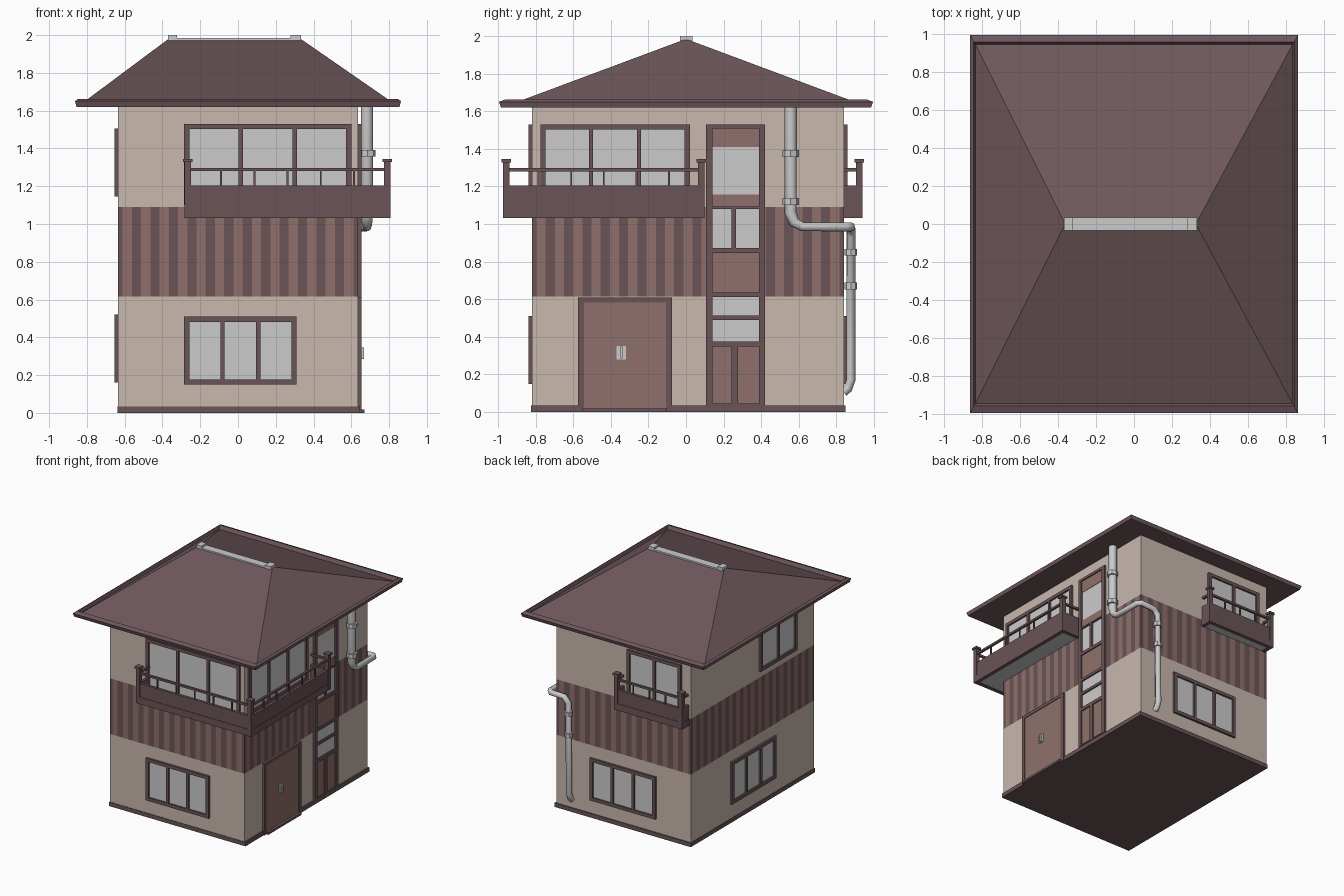
import bpy, bmesh
from mathutils import Vector

if "Cube" in bpy.data.objects:
    bpy.data.objects.remove(bpy.data.objects["Cube"])

X, YF, YB = 0.635, -0.82, 0.84          # wall planes


def mat(name, r, g, b):
    m = bpy.data.materials.new(name)
    m.diffuse_color = (r, g, b, 1)
    m.use_nodes = True
    m.node_tree.nodes["Principled BSDF"].inputs["Base Color"].default_value = m.diffuse_color
    return m


WALL = mat("plaster", 0.58, 0.48, 0.42)
TRIM = mat("dark_trim", 0.145, 0.087, 0.094)
BRICK = mat("warm_panel", 0.275, 0.163, 0.147)
ROOF = mat("roof_tile", 0.16, 0.098, 0.107)


def finish(name, bm, *mats):
    bmesh.ops.recalc_face_normals(bm, faces=bm.faces)
    me = bpy.data.meshes.new(name)
    bm.to_mesh(me)
    bm.free()
    for m in mats:
        if m:
            me.materials.append(m)
    ob = bpy.data.objects.new(name, me)
    bpy.context.collection.objects.link(ob)
    return ob


def boxes(name, items, m=None):
    """One object from boxes given as (x0, x1, y0, y1, z0, z1)."""
    bm = bmesh.new()
    for x0, x1, y0, y1, z0, z1 in items:
        vs = bmesh.ops.create_cube(bm, size=1)["verts"]
        for v in vs:
            v.co = Vector(((x0 + x1) / 2 + v.co.x * abs(x1 - x0),
                           (y0 + y1) / 2 + v.co.y * abs(y1 - y0),
                           (z0 + z1) / 2 + v.co.z * (z1 - z0)))
    return finish(name, bm, m)


def on_wall(side, u0, u1, z0, z1, d=0.018):
    """Box lying on a wall: u along the wall, d is how far it stands out."""
    if side == "front":
        return (u0, u1, YF - d, YF + 0.01, z0, z1)
    if side == "back":
        return (u0, u1, YB - 0.01, YB + d, z0, z1)
    if side == "right":
        return (X - 0.01, X + d, u0, u1, z0, z1)
    return (-X - d, -X + 0.01, u0, u1, z0, z1)


def window(name, side, u0, u1, z0, z1, panes, w=0.028):
    bars = [on_wall(side, u0, u1, z0, z0 + w), on_wall(side, u0, u1, z1 - w, z1)]
    for i in range(panes + 1):
        c = u0 + w / 2 + (u1 - u0 - w) * i / panes
        h = w / 2 if i in (0, panes) else 0.011
        bars.append(on_wall(side, c - h, c + h, z0 + w, z1 - w))
    boxes(name + "_frame", bars, TRIM)
    boxes(name + "_glass", [on_wall(side, u0 + 0.01, u1 - 0.01, z0 + 0.01, z1 - 0.01, 0.004)])


# Walls and plinth
boxes("lower_wall", [(-X, X, YF, YB, 0.01, 0.615)], WALL)
boxes("upper_wall", [(-X, X, YF, YB, 1.09, 1.625)], WALL)
boxes("plinth", [(-X - 0.004, X + 0.012, YF - 0.004, YB + 0.008, 0, 0.035)], TRIM)

# Striped middle band: alternating colours round the perimeter
bm = bmesh.new()
corners = [Vector(c) for c in ((-X, YF), (X, YF), (X, YB), (-X, YB))]
for k in range(4):
    a, b = corners[k], corners[(k + 1) % 4]
    n = (13, 17)[k % 2]
    cuts = [0] + [i + 0.5 for i in range(2 * n)] + [2 * n]
    for i in range(len(cuts) - 1):
        p, q = (a.lerp(b, cuts[j] / (2 * n)) for j in (i, i + 1))
        f = bm.faces.new([bm.verts.new((*c, z)) for c, z in
                          ((p, 0.615), (q, 0.615), (q, 1.09), (p, 1.09))])
        f.material_index = i % 2
bmesh.ops.remove_doubles(bm, verts=bm.verts, dist=0.0001)
finish("striped_band", bm, TRIM, BRICK)

# Hip roof with gutter lip, as stacked rectangles (half x, half y, z, centre x)
bm = bmesh.new()
rings = []
for hx, hy, z, cx in ((0.855, 0.985, 1.62, 0), (0.863, 0.995, 1.65, 0), (0.845, 0.96, 1.663, 0),
                      (0.835, 0.945, 1.632, 0), (0.35, 0.012, 1.98, -0.018)):
    rings.append([bm.verts.new((cx + sx * hx, sy * hy, z))
                  for sx, sy in ((-1, -1), (1, -1), (1, 1), (-1, 1))])
for lo, hi in zip(rings, rings[1:]):
    for i in range(4):
        j = (i + 1) % 4
        bm.faces.new((lo[i], lo[j], hi[j], hi[i]))
bm.faces.new(rings[0])
bm.faces.new(rings[-1])
finish("hip_roof", bm, ROOF)
boxes("ridge_cap", [(-0.33, 0.29, -0.033, 0.035, 1.967, 1.984),
                    (-0.37, -0.322, -0.033, 0.035, 1.967, 2.0),
                    (0.278, 0.333, -0.033, 0.035, 1.967, 2.0)])

# Windows
window("front_lower_window", "front", -0.285, 0.31, 0.15, 0.51, 3)
window("front_upper_window", "front", -0.285, 0.60, 1.10, 1.53, 3)
window("right_upper_window", "right", -0.775, 0.02, 1.10, 1.53, 3)
window("back_lower_window", "back", -0.31, 0.31, 0.15, 0.51, 3)
window("back_upper_window", "back", -0.55, -0.04, 1.10, 1.53, 2)
window("left_lower_window", "left", -0.29, 0.31, 0.16, 0.52, 3)
window("left_upper_window", "left", -0.57, -0.08, 1.145, 1.505, 2)

# Entrance door
boxes("door_frame", [on_wall("right", -0.575, -0.543, 0, 0.61),
                     on_wall("right", -0.107, -0.075, 0, 0.61),
                     on_wall("right", -0.543, -0.107, 0.583, 0.61)], TRIM)
boxes("door_leaf", [on_wall("right", -0.543, -0.107, 0.018, 0.583, 0.013)], BRICK)
boxes("door_step", [on_wall("right", -0.55, -0.10, 0, 0.018, 0.036)], TRIM)
boxes("door_handle", [on_wall("right", -0.37, -0.32, 0.28, 0.352, 0.02),
                      on_wall("right", -0.352, -0.338, 0.285, 0.347, 0.032)])

# Tall stairwell window column
bars = [(0.107, 0.14, 0.035, 1.53), (0.388, 0.42, 0.035, 1.53)]
bars += [(0.14, 0.388, a, b) for a, b in ((1.508, 1.53), (1.08, 1.092), (0.845, 0.872),
                                          (0.612, 0.635), (0.49, 0.513), (0.347, 0.375),
                                          (0.035, 0.045))]
bars += [(0.243, 0.267, 0.872, 1.08), (0.243, 0.277, 0.045, 0.347)]
boxes("stair_window_frame", [on_wall("right", *b) for b in bars], TRIM)
boxes("stair_window_panels", [on_wall("right", 0.13, 0.40, a, b, 0.009) for a, b in
                              ((1.41, 1.52), (1.085, 1.158), (0.625, 0.86), (0.04, 0.36))], BRICK)
boxes("stair_window_glass", [on_wall("right", 0.13, 0.40, a, b, 0.006) for a, b in
                             ((1.15, 1.415), (0.86, 1.085), (0.36, 0.625))])


# Balconies: parapet, rail, balusters and capped posts along a path
def balcony(name, path, floors):
    parts = []

    def run(a, b, h, z0, z1):
        return (min(a[0], b[0]) - h, max(a[0], b[0]) + h,
                min(a[1], b[1]) - h, max(a[1], b[1]) + h, z0, z1)

    for a, b in zip(path, path[1:]):
        parts += [run(a, b, 0.016, 1.033, 1.09), run(a, b, 0.012, 1.09, 1.205),
                  run(a, b, 0.009, 1.28, 1.297)]
        va, vb = Vector(a), Vector(b)
        n = round((vb - va).length / 0.17)
        for i in range(1, n):
            p = va.lerp(vb, i / n)
            parts.append(run(p, p, 0.005, 1.205, 1.28))
    for p in path[1:-1]:
        parts += [run(p, p, 0.017, 1.033, 1.33), run(p, p, 0.025, 1.328, 1.345)]
    boxes(name + "_railing", parts, TRIM)
    boxes(name + "_floor", floors)


balcony("corner_balcony",
        [(-0.265, YF), (-0.265, -0.957), (0.79, -0.957), (0.79, 0.082), (X, 0.082)],
        [(-0.27, 0.79, -0.957, YF, 1.036, 1.06), (X, 0.79, YF, 0.085, 1.036, 1.06)])
balcony("back_balcony",
        [(0.005, YB), (0.005, 0.922), (-0.605, 0.922), (-0.605, YB)],
        [(-0.605, 0.005, YB, 0.922, 1.036, 1.06)])

# Downpipe bending round the back right corner
cu = bpy.data.curves.new("downpipe", "CURVE")
cu.dimensions = "3D"
cu.bevel_depth = 0.024
cu.bevel_resolution = 2
cu.use_fill_caps = True
pts = [(0.683, 0.557, 1.622, 1.35), (0.683, 0.557, 1.06, 1.35), (0.683, 0.575, 1.01, 1.2),
       (0.683, 0.62, 0.985, 1), (0.683, 0.85, 0.985, 1), (0.66, 0.877, 0.985, 1),
       (0.535, 0.877, 0.98, 1), (0.497, 0.877, 0.94, 1), (0.49, 0.877, 0.17, 1),
       (0.49, 0.862, 0.125, 1), (0.49, 0.838, 0.105, 1)]
sp = cu.splines.new("POLY")
sp.points.add(len(pts) - 1)
for p, (x, y, z, r) in zip(sp.points, pts):
    p.co = (x, y, z, 1)
    p.radius = r
bpy.context.collection.objects.link(bpy.data.objects.new("downpipe", cu))

# Pipe collars
bm = bmesh.new()
for x, y, z, r in ((0.686, 0.557, 1.375, 0.043), (0.686, 0.557, 1.12, 0.043),
                   (0.497, 0.877, 0.85, 0.034), (0.494, 0.877, 0.67, 0.034)):
    c = bmesh.ops.create_cone(bm, cap_ends=True, segments=8, radius1=r, radius2=r, depth=0.036)
    bmesh.ops.translate(bm, verts=c["verts"], vec=(x, y, z))
finish("pipe_collars", bm)
